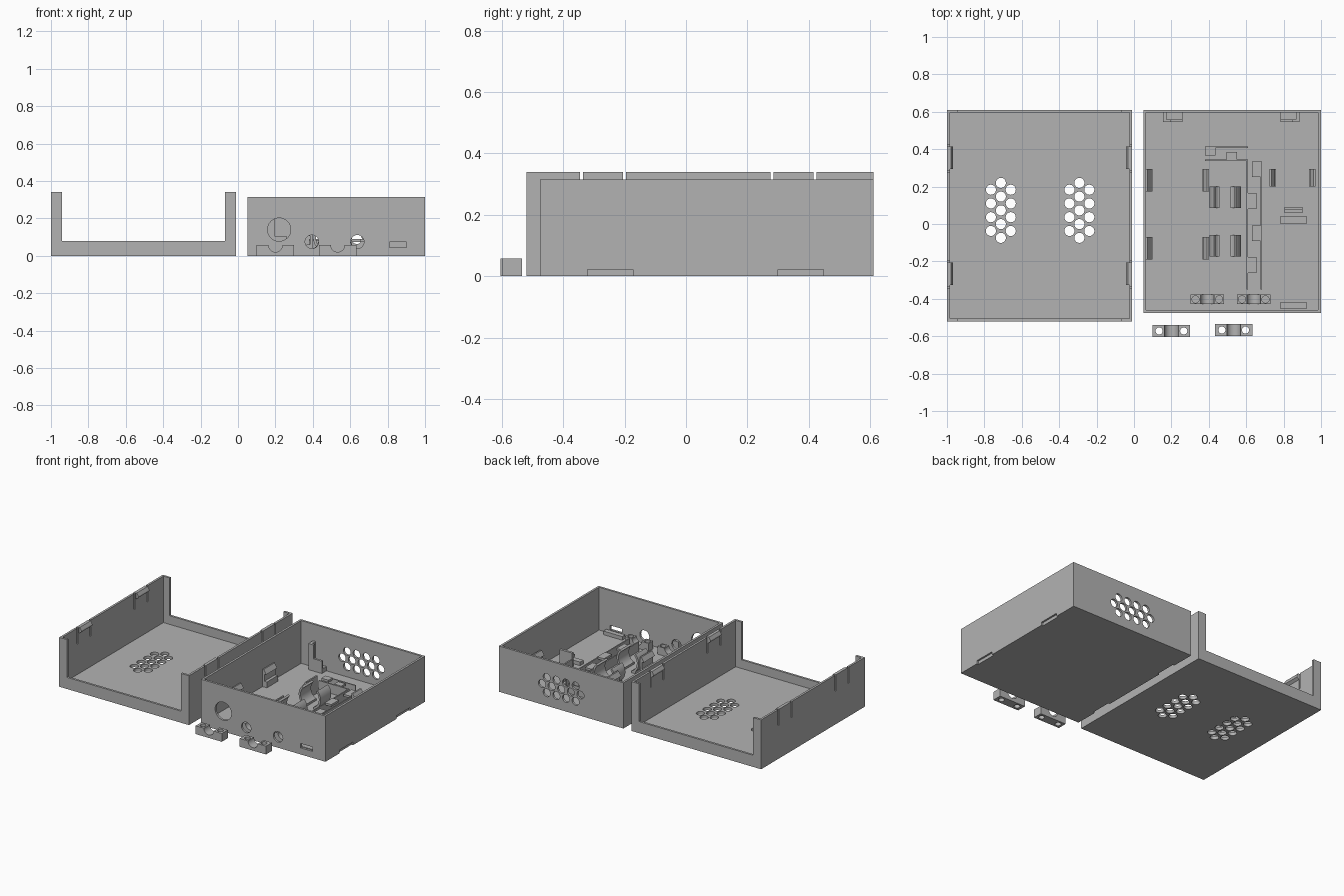
import bpy, bmesh, math
from mathutils import Matrix, Vector

if "Cube" in bpy.data.objects:
    bpy.data.objects.remove(bpy.data.objects["Cube"])

GREY = (0.45, 0.45, 0.45, 1)
mat = bpy.data.materials.new("grey plastic")
mat.use_nodes = True
mat.diffuse_color = GREY
mat.node_tree.nodes["Principled BSDF"].inputs["Base Color"].default_value = GREY


def box(bm, x0, x1, y0, y1, z0, z1):
    m = Matrix.Translation(((x0 + x1) / 2, (y0 + y1) / 2, (z0 + z1) / 2))
    bmesh.ops.create_cube(bm, size=1, matrix=m @ Matrix.Diagonal((x1 - x0, y1 - y0, z1 - z0, 1)))


def rod(bm, centre, r, length, axis="Z"):
    turn = Matrix.Rotation(math.pi / 2, 4, "X") if axis == "Y" else Matrix()
    bmesh.ops.create_cone(bm, cap_ends=True, segments=32, radius1=r, radius2=r,
                          depth=length, matrix=Matrix.Translation(centre) @ turn)


def prism(bm, points, y0, y1):
    """Extrude an x-z outline along y."""
    face = bm.faces.new([bm.verts.new((x, y0, z)) for x, z in points])
    out = bmesh.ops.extrude_face_region(bm, geom=[face])
    bmesh.ops.translate(bm, vec=(0, y1 - y0, 0),
                        verts=[v for v in out["geom"] if isinstance(v, bmesh.types.BMVert)])


def make(name, bm):
    bmesh.ops.recalc_face_normals(bm, faces=bm.faces)
    me = bpy.data.meshes.new(name)
    bm.to_mesh(me)
    bm.free()
    me.materials.append(mat)
    ob = bpy.data.objects.new(name, me)
    bpy.context.collection.objects.link(ob)
    return ob


def carve(ob, *cutter_bms):
    """Subtract cutters and bake the result."""
    for bm in cutter_bms:
        cutter = make("cutter", bm)
        cutter.hide_render = True
        mod = ob.modifiers.new("cut", "BOOLEAN")
        mod.object, mod.operation, mod.solver = cutter, "DIFFERENCE", "EXACT"
        dg = bpy.context.evaluated_depsgraph_get()
        baked = bpy.data.meshes.new_from_object(ob.evaluated_get(dg))
        ob.modifiers.clear()
        ob.data = baked
        bpy.data.objects.remove(cutter)
    return ob


def vents(bm, centre, along, across, axis, length):
    """Honeycomb of 4 + 5 + 4 round holes."""
    for row, count in ((-1, 4), (0, 5), (1, 4)):
        for i in range(count):
            p = Vector(centre) + Vector(along) * (i - (count - 1) / 2) * 0.0735
            rod(bm, p + Vector(across) * row * 0.053, 0.027, length, axis)


T = 0.015       # wall thickness
FLOOR = 0.02

# Cover: thin tray, with lower openings in the end walls
L0, L1, F0, B1, TOP = -1, -0.01, -0.52, 0.61, 0.34
bm = bmesh.new()
box(bm, L0, L1, F0, B1, 0, TOP)
cover = make("cover", bm)
hollow, opening, slits, holes = (bmesh.new() for _ in range(4))
box(hollow, L0 + T, L1 - T, F0 + T, B1 - T, FLOOR, 1)
box(opening, L0 + 0.06, L1 - 0.06, -1, 1, 0.08, 1)
for y in (-0.34, -0.2, 0.28, 0.42):
    box(slits, -1.1, 0.02, y - 0.005, y + 0.005, 0.23, 1)
for x in (-0.712, -0.292):
    vents(holes, (x, 0.073, 0), (0, 1, 0), (1, 0, 0), "Z", 0.1)
carve(cover, hollow, opening, slits, holes)

# Snap ridges on the cover's flexible tabs
bm = bmesh.new()
for x, d in ((L0 + T, 1), (L1 - T, -1)):
    for y in (-0.325, 0.295):
        prism(bm, [(x - d * 0.003, TOP), (x + d * 0.006, TOP), (x + d * 0.018, TOP - 0.02),
                   (x + d * 0.018, TOP - 0.03), (x - d * 0.003, TOP - 0.045)], y, y + 0.12)
make("cover_snap_ridges", bm)

# Base box with cable, port and vent openings
X0, X1, Y0, H = 0.05, 1, -0.475, 0.315
bm = bmesh.new()
box(bm, X0, X1, Y0, B1, 0, H)
base = make("base", bm)
hollow, holes, notches = (bmesh.new() for _ in range(3))
box(hollow, X0 + T, X1 - T, Y0 + T, B1 - T, FLOOR, 1)
for x, z, r in ((0.22, 0.14, 0.062), (0.395, 0.075, 0.036), (0.638, 0.075, 0.036)):
    rod(holes, (x, Y0, z), r, 0.1, "Y")
box(holes, 0.81, 0.9, Y0 - 0.02, Y0 + 0.03, 0.045, 0.075)
vents(holes, (0.525, B1, 0.143), (1, 0, 0), (0, 0, 1), "Y", 0.1)
for x in (X0, X1):
    for y in (-0.32, 0.3):
        box(notches, x - 0.012, x + 0.012, y, y + 0.147, -0.1, 0.022)
carve(base, hollow, holes, notches)


def cable_clamp(name, x, y, z0, z1, half, depth, r, screw):
    """Block with a half-round cable groove and two screw holes."""
    bm = bmesh.new()
    arc = [(x + r * math.cos(a), z1 - r * math.sin(a))
           for a in (math.pi * i / 16 for i in range(17))]
    prism(bm, [(x - half, z0), (x + half, z0), (x + half, z1)] + arc + [(x - half, z1)],
          y - depth / 2, y + depth / 2)
    block, holes = make(name, bm), bmesh.new()
    for s in (-1, 1):
        rod(holes, (x + s * screw, y, z1), 0.019, 0.3 if z0 == 0 else 0.09)
    carve(block, holes)


cable_clamp("loose_clamp_left", 0.2, -0.572, 0, 0.057, 0.1, 0.065, 0.037, 0.066)
cable_clamp("loose_clamp_right", 0.533, -0.567, 0, 0.057, 0.1, 0.065, 0.037, 0.063)
cable_clamp("fixed_clamp_left", 0.392, -0.403, FLOOR - 0.002, 0.075, 0.09, 0.05, 0.036, 0.063)
cable_clamp("fixed_clamp_right", 0.64, -0.403, FLOOR - 0.002, 0.075, 0.09, 0.05, 0.036, 0.063)

# Upright board clips: thin post with hooked top and a ledge
bm = bmesh.new()
Z = FLOOR - 0.002


def clip(x, d, y0, y1, top=0.14):
    prism(bm, [(x, Z), (x + d * 0.035, Z), (x + d * 0.035, 0.06), (x + d * 0.015, 0.06),
               (x + d * 0.015, top - 0.035), (x + d * 0.03, top - 0.03), (x + d * 0.01, top),
               (x, top)], y0, y1)


for y0, y1 in ((0.175, 0.295), (-0.19, -0.07)):
    clip(0.063, 1, y0, y1)
    clip(0.4, -1, y0, y1)
clip(0.725, 1, 0.2, 0.293)
clip(0.97, -1, 0.2, 0.293)
make("board_clips", bm)

# Port board: end stop clip and two rests
bm = bmesh.new()
box(bm, 0.805, 0.9, 0.075, 0.092, Z, 0.12)
box(bm, 0.805, 0.9, 0.058, 0.077, 0.085, 0.1)
box(bm, 0.78, 0.925, 0.003, 0.04, Z, 0.045)
box(bm, 0.78, 0.925, -0.452, -0.42, Z, 0.045)
make("port_board_rests", bm)

# Curved cradle arms
bm = bmesh.new()
cx, cz, r = 0.487, 0.095, 0.07
for y in (0.085, -0.175):
    for s in (-1, 1):
        angles = [math.radians(-65 + 110 * i / 12) for i in range(13)]
        ring = [(cx + s * k * math.cos(a), cz + k * math.sin(a))
                for k, seq in ((r, angles), (r + 0.014, angles[::-1])) for a in seq]
        prism(bm, ring, y, y + 0.115)
        xs = sorted((cx + s * 0.03, cx + s * 0.06))
        box(bm, *xs, y, y + 0.115, Z, 0.035)
make("cradle_arms", bm)

# Cable channel: thin fences with staggered retaining blocks
bm = bmesh.new()
for x0, x1, y0, y1 in ((0.602, 0.61, -0.35, 0.34), (0.677, 0.685, -0.35, 0.335),
                       (0.38, 0.61, 0.406, 0.414), (0.38, 0.61, 0.336, 0.344)):
    box(bm, x0, x1, y0, y1, Z, 0.085)
for x, y, w, d in ((0.38, 0.365, 0.055, 0.045), (0.495, 0.34, 0.055, 0.045),
                   (0.63, 0.25, 0.052, 0.085), (0.605, 0.08, 0.05, 0.085),
                   (0.63, -0.092, 0.052, 0.085), (0.605, -0.262, 0.05, 0.085)):
    box(bm, x, x + w, y, y + d, 0.075, 0.09)
make("cable_channel", bm)

# Mirrored slot holders on the back wall
bm = bmesh.new()
for x, d in ((0.155, 1), (0.885, -1)):
    for a, b, y0, y1, z1 in ((0, 0.02, 0.545, 0.597, 0.2), (0, 0.04, 0.545, 0.56, 0.2),
                             (0, 0.103, 0.545, 0.56, 0.105), (0.015, 0.103, 0.55, 0.597, 0.05)):
        xs = sorted((x + d * a, x + d * b))
        box(bm, *xs, y0, y1, Z, z1)
make("slot_holders", bm)

# Smooth the round surfaces, keep edges sharp
bpy.ops.object.select_all(action="DESELECT")
for ob in bpy.context.collection.objects:
    if ob.type == "MESH":
        ob.select_set(True)
        bpy.context.view_layer.objects.active = ob
bpy.ops.object.shade_smooth_by_angle(angle=math.radians(30))
